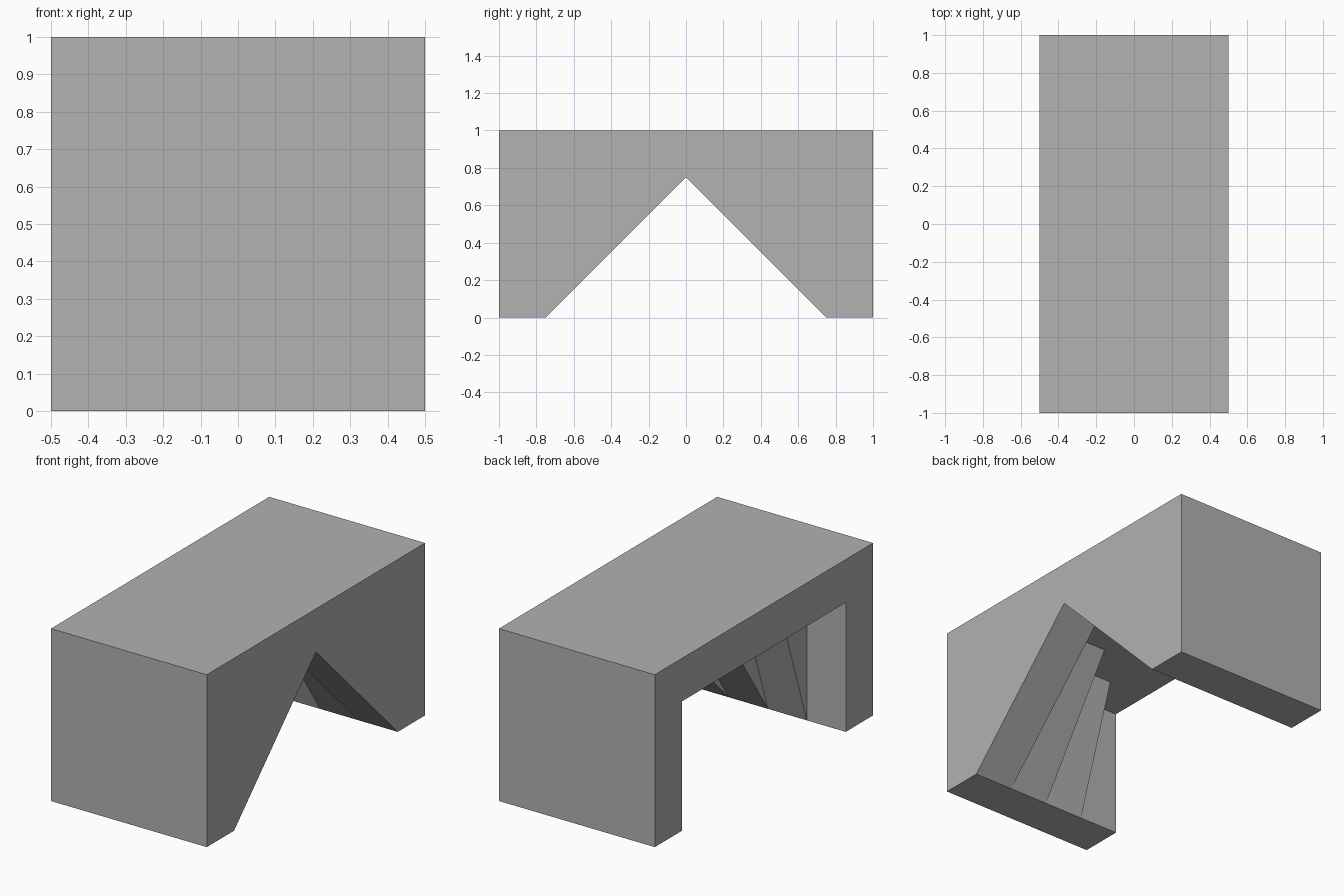
import bpy
import bmesh

cube = bpy.data.objects.get("Cube")
if cube:
    bpy.data.objects.remove(cube, do_unlink=True)

# Plain grey for the whole block
grey = bpy.data.materials.new("plain grey")
grey.use_nodes = True
colour = (0.445, 0.445, 0.445, 1)
grey.diffuse_color = colour
grey.node_tree.nodes["Principled BSDF"].inputs["Base Color"].default_value = colour

LAYERS = 4                    # slices through the width
STEP = 1 / LAYERS
FOOT, TOP = 0.75, 0.75        # half width and height of the opening
xs = [-0.5 + i * STEP for i in range(LAYERS + 1)]
tops = [FOOT - i * STEP for i in range(LAYERS)]   # half width of each slice's ceiling

bm = bmesh.new()


def face(*points):
    bm.faces.new([bm.verts.new(p) for p in points])


# Outer shell: lid, then both ends, feet and arch halves by mirroring in y
face((-0.5, -1, 1), (0.5, -1, 1), (0.5, 1, 1), (-0.5, 1, 1))
for s in (-1, 1):
    face((-0.5, s, 0), (0.5, s, 0), (0.5, s, 1), (-0.5, s, 1))
    face((-0.5, s, 0), *[(x, s * FOOT, 0) for x in xs], (0.5, s, 0))

    # Sloping walls, and the triangular steps between neighbouring slices
    for i, t in enumerate(tops):
        a, b = xs[i], xs[i + 1]
        face((a, s * FOOT, 0), (b, s * FOOT, 0), (b, s * t, TOP), (a, s * t, TOP))
        if i:
            face((a, s * FOOT, 0), (a, s * t, TOP), (a, s * tops[i - 1], TOP))

# Side faces around the square opening and the pointed opening
for x, t in ((xs[0], [-FOOT, FOOT]), (xs[-1], [0])):
    face((x, -1, 0), (x, -FOOT, 0), *[(x, y, TOP) for y in t],
         (x, FOOT, 0), (x, 1, 0), (x, 1, 1), (x, -1, 1))

# Flat ceiling with a stepped outline that narrows to the pointed side
edge = []
for i, t in enumerate(tops[:-1]):
    edge += [(xs[i], t, TOP), (xs[i + 1], t, TOP)]
tip = (xs[-2], 0, TOP)
face(*edge, tip, *[(x, -y, z) for x, y, z in reversed(edge)])

bmesh.ops.remove_doubles(bm, verts=bm.verts, dist=0.0001)
bmesh.ops.recalc_face_normals(bm, faces=bm.faces)
mesh = bpy.data.meshes.new("arch_block")
bm.to_mesh(mesh)
bm.free()
mesh.materials.append(grey)
block = bpy.data.objects.new("arch_block", mesh)
bpy.context.collection.objects.link(block)
